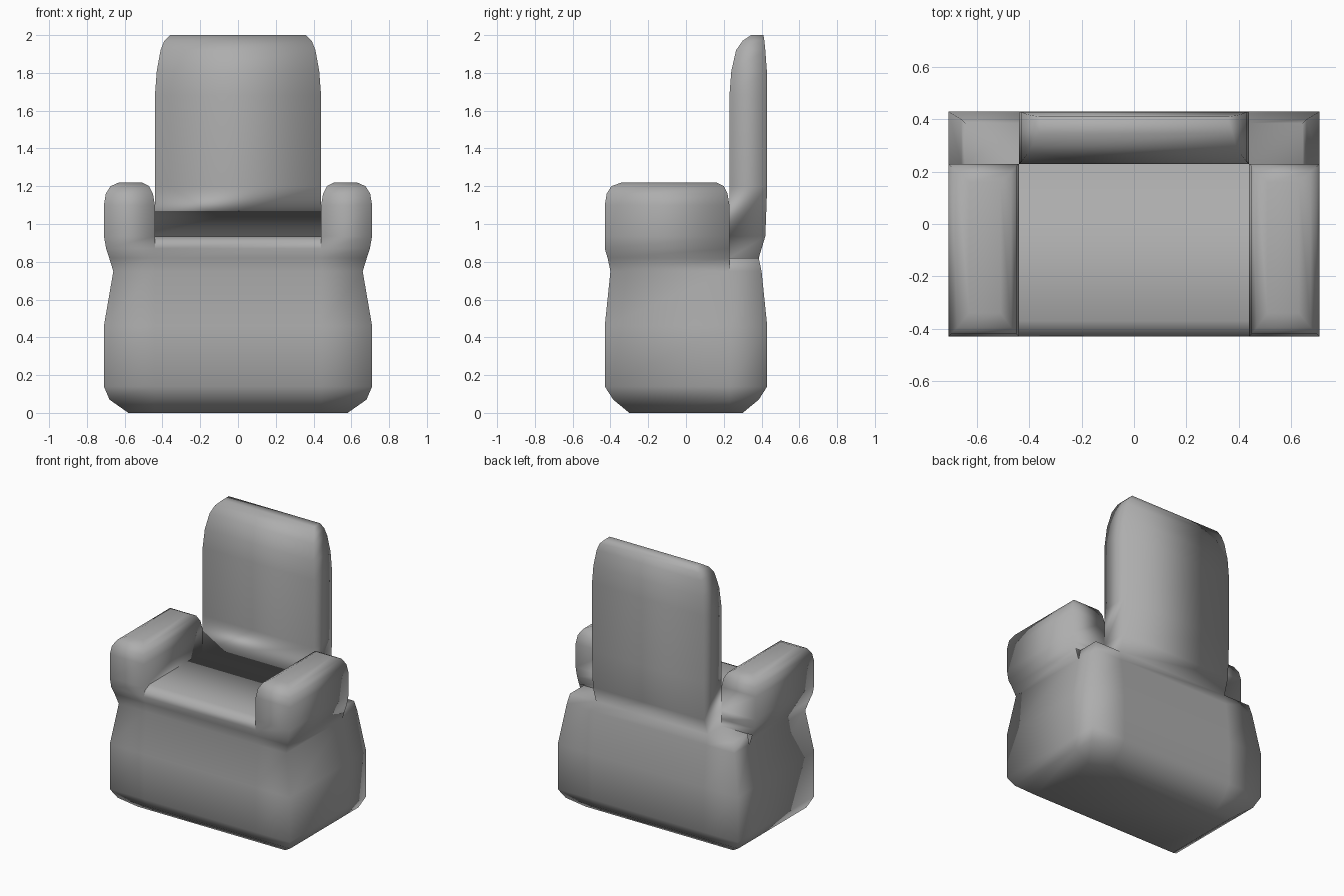
import bpy, bmesh

if "Cube" in bpy.data.objects:
    bpy.data.objects.remove(bpy.data.objects["Cube"])

IN, BACK = .44, .23      # inner arm plane, backrest front plane
FRONT, RIGHT, REAR, LEFT = range(4)
bm = bmesh.new()


def stack(loops, hidden):
    """Skin a stack of point loops; hidden(segment, side) faces are left out."""
    loops = [[bm.verts.new(p) for p in loop] for loop in loops]
    n = len(loops[0])
    for s, (a, b) in enumerate(zip(loops, loops[1:])):
        for i in range(n):
            j = (i + 1) % n
            if not hidden(s, i):
                bm.faces.new((a[i], a[j], b[j], b[i]))
    return loops


def block(rings, hidden=lambda s, i: False):
    """Rectangular rings (x0, x1, y0, y1, z), capped on top."""
    loops = [[(x0, y0, z), (x1, y0, z), (x1, y1, z), (x0, y1, z)]
             for x0, x1, y0, y1, z in rings]
    bm.faces.new(stack(loops, hidden)[-1])


def mirrored(rings, hidden):
    """Block on the right side plus its mirror image on the left."""
    block(rings, hidden)
    block([(-x1, -x0, y0, y1, z) for x0, x1, y0, y1, z in rings],
          lambda s, i: hidden(s, {LEFT: RIGHT, RIGHT: LEFT}.get(i, i)))


# Bulging base up to the pinched waist
base = [(.58, .30, 0), (.68, .385, .07), (.71, .43, .14), (.71, .43, .46),
        (.66, .40, .75)]
loops = [[(-x, -y, z), (-IN, -y, z), (IN, -y, z), (x, -y, z), (x, BACK, z),
          (x, y, z), (IN, y, z), (-IN, y, z), (-x, y, z), (-x, BACK, z)]
         for x, y, z in base]
bm.faces.new(stack(loops, lambda s, i: False)[0][::-1])

# Seat with a rolled front edge
seat = [(-.40, .75), (-.415, .82), (-.43, .87), (-.42, .91), (-.37, .935)]
block([(-IN, IN, y, BACK, z) for y, z in seat], lambda s, i: i != FRONT)

# Rounded armrests
arm = [(IN, .66, -.40, BACK, .75), (IN, .682, -.415, BACK, .82),
       (IN, .698, -.43, BACK, .87), (IN, .71, -.43, BACK, .935),
       (IN, .71, -.43, BACK, 1.10), (.45, .70, -.42, .22, 1.16),
       (.47, .675, -.395, .20, 1.20), (.51, .63, -.34, .16, 1.22)]
mirrored(arm, lambda s, i: (i == LEFT and s < 2) or (i == REAR and s < 1))

# Ledges behind the arms
mirrored([(IN, .66, BACK, .40, .75), (IN, .645, BACK, .385, .82)],
         lambda s, i: i in (FRONT, LEFT))

# Tall backrest, rounded at the top
back = [(IN, BACK, .40, .75), (IN, BACK, .385, .82), (IN, BACK, .42, .935),
        (IN, BACK, .43, 1.2), (IN, BACK, .43, 1.68), (.43, .24, .428, 1.81),
        (.41, .265, .42, 1.92), (.39, .30, .415, 1.97), (.36, .345, .41, 2.0)]
block([(-x, x, y0, y1, z) for x, y0, y1, z in back],
      lambda s, i: (i == FRONT and s < 2) or (i != REAR and s < 1))

# Weld the parts into one smooth upholstered shell
bmesh.ops.remove_doubles(bm, verts=bm.verts, dist=.001)
for f in bm.faces:
    f.smooth = True
mesh = bpy.data.meshes.new("armchair")
bm.to_mesh(mesh)
bm.free()
grey = bpy.data.materials.new("dark_grey")
grey.diffuse_color = (.42, .42, .42, 1)
grey.use_nodes = True
grey.node_tree.nodes["Principled BSDF"].inputs["Base Color"].default_value = grey.diffuse_color
mesh.materials.append(grey)
bpy.context.collection.objects.link(bpy.data.objects.new("armchair", mesh))
